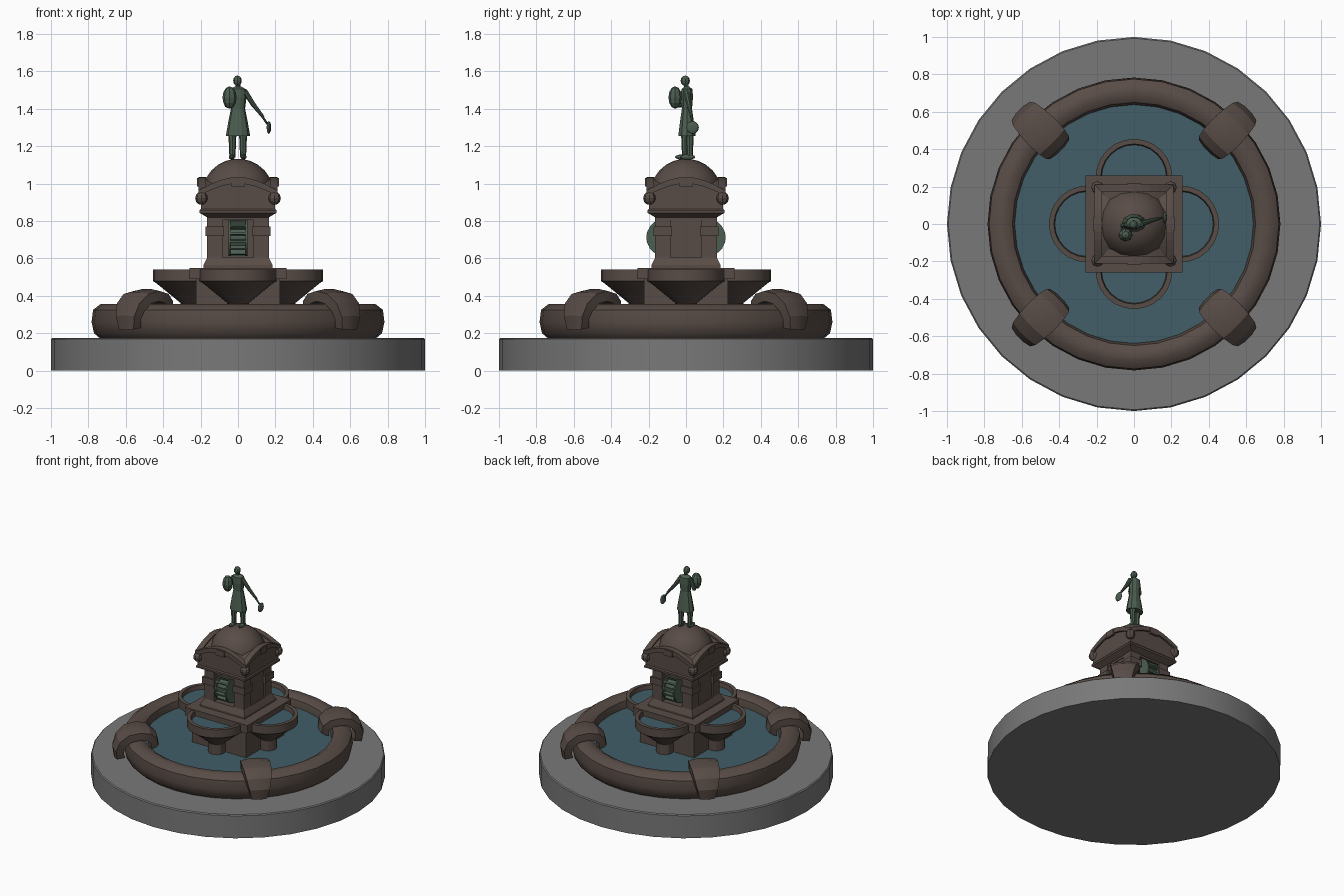
import bpy, bmesh, math
from mathutils import Vector, Matrix

cube = bpy.data.objects.get("Cube")
if cube:
    bpy.data.objects.remove(cube, do_unlink=True)


def material(name, color):
    m = bpy.data.materials.new(name)
    m.use_nodes = True
    m.diffuse_color = (*color, 1)
    m.node_tree.nodes["Principled BSDF"].inputs["Base Color"].default_value = (*color, 1)
    return m


STONE = material("brown stone", (0.098, 0.072, 0.061))
PAVING = material("grey paving", (0.19, 0.19, 0.19))
WATER = material("teal water", (0.054, 0.112, 0.138))
BRONZE = material("green bronze", (0.072, 0.112, 0.08))


def finish(name, bm, mat, matrix=Matrix(), smooth=None):
    bmesh.ops.recalc_face_normals(bm, faces=bm.faces)
    bm.transform(matrix)
    mesh = bpy.data.meshes.new(name)
    bm.to_mesh(mesh)
    bm.free()
    mesh.materials.append(mat)
    ob = bpy.data.objects.new(name, mesh)
    bpy.context.collection.objects.link(ob)
    if smooth:
        bpy.ops.object.select_all(action='DESELECT')
        ob.select_set(True)
        bpy.context.view_layer.objects.active = ob
        bpy.ops.object.shade_smooth_by_angle(angle=math.radians(smooth))
    return ob


def loft(rings, closed=False, caps=True):
    """Skin a list of equal-length point loops."""
    bm = bmesh.new()
    loops = [[bm.verts.new(p) for p in r] for r in rings]
    pairs = list(zip(loops, loops[1:])) + ([(loops[-1], loops[0])] if closed else [])
    for a, b in pairs:
        for i in range(len(a)):
            j = (i + 1) % len(a)
            bm.faces.new((a[i], a[j], b[j], b[i]))
    if caps and not closed:
        bm.faces.new(loops[0])
        bm.faces.new(loops[-1])
    return bm


def lathe(name, profile, mat, segs=32, at=(0, 0, 0), closed=False, smooth=30, turn=0.0, scale=(1, 1)):
    rings = [[(r * scale[0] * math.cos(turn + math.tau * i / segs),
               r * scale[1] * math.sin(turn + math.tau * i / segs), z) for i in range(segs)]
             for r, z in profile]
    return finish(name, loft(rings, closed), mat, Matrix.Translation(at), smooth)


def square(name, profile, mat=STONE):
    """Stack of square sections given as (half width, height)."""
    return lathe(name, [(h * math.sqrt(2), z) for h, z in profile], mat, 4, smooth=None, turn=math.pi / 4)


def box(name, lo, hi, mat=STONE, matrix=Matrix()):
    bm = bmesh.new()
    bmesh.ops.create_cube(bm, size=1)
    lo, hi = Vector(lo), Vector(hi)
    m = Matrix.Translation((lo + hi) / 2) @ Matrix.Diagonal((*(hi - lo), 1))
    return finish(name, bm, mat, matrix @ m)


def ball(name, at, size, mat, segs=8, rot=Matrix()):
    bm = bmesh.new()
    bmesh.ops.create_uvsphere(bm, u_segments=segs, v_segments=6, radius=1)
    return finish(name, bm, mat, Matrix.Translation(at) @ rot @ Matrix.Diagonal((*size, 1)))


def limb(name, a, b, r1, r2, mat=BRONZE, segs=8):
    a, b = Vector(a), Vector(b)
    d = b - a
    bm = bmesh.new()
    bmesh.ops.create_cone(bm, cap_ends=True, segments=segs, radius1=r1, radius2=r2, depth=d.length)
    m = Matrix.Translation((a + b) / 2) @ d.to_track_quat('Z', 'Y').to_matrix().to_4x4()
    return finish(name, bm, mat, m)


def spin(angle):
    return Matrix.Rotation(angle, 4, 'Z')


# Round paved base, pool wall and water
lathe("paved_base", [(1, 0), (1, 0.168), (0.993, 0.175)], PAVING)
lathe("pool_wall", [(0.735, 0.17), (0.77, 0.2), (0.783, 0.26), (0.775, 0.325), (0.735, 0.356),
                    (0.685, 0.356), (0.65, 0.335), (0.638, 0.29), (0.64, 0.17)], STONE, closed=True, smooth=40)
lathe("pool_water", [(0.65, 0.18), (0.65, 0.285)], WATER)

# Arched stone clamps over the wall on the diagonals: radius, height, half width
clamp_path = [(0.845, 0.22, 0.055), (0.855, 0.29, 0.07), (0.83, 0.36, 0.085), (0.77, 0.41, 0.095),
              (0.69, 0.425, 0.1), (0.62, 0.41, 0.095), (0.575, 0.37, 0.085), (0.565, 0.31, 0.075)]
for k in range(4):
    rings = []
    for r, z, w in clamp_path:
        inward = (Vector((0.705, 0.24)) - Vector((r, z))).normalized() * 0.055
        crown = -inward * 0.2
        rings.append([(r, -w, z), (r + crown.x, -w * 0.35, z + crown.y), (r + crown.x, w * 0.35, z + crown.y),
                      (r, w, z), (r + inward.x, w, z + inward.y), (r + inward.x, -w, z + inward.y)])
    finish("wall_clamp", loft(rings), STONE, spin(math.pi / 4 + k * math.pi / 2), 25)

# Square pedestal with a wide slab and stepped plinth
square("pedestal", [(0.225, 0.18), (0.225, 0.49)])
square("pedestal_slab", [(0.26, 0.49), (0.26, 0.55)])
square("tower_plinth", [(0.185, 0.55), (0.185, 0.565), (0.165, 0.605)])

# Four round bowls with water, one on each side
for k in range(4):
    c = spin(k * math.pi / 2) @ Vector((0.25, 0, 0))
    lathe("side_bowl", [(0.055, 0.36), (0.19, 0.47), (0.205, 0.478), (0.205, 0.54), (0.178, 0.54),
                        (0.172, 0.5)], STONE, 24, c, smooth=25)
    lathe("bowl_foot", [(0.06, 0.18), (0.06, 0.36)], STONE, 12, c)
    lathe("bowl_water", [(0.174, 0.5), (0.174, 0.508)], WATER, 24, c)

# Tower: recessed core, corner piers with bands, lintel
box("tower_core", (-0.155, -0.085, 0.6), (0.155, 0.085, 0.83))
box("tower_lintel", (-0.16, -0.16, 0.805), (0.16, 0.16, 0.835))
for sx in (-1, 1):
    for sy in (-1, 1):
        m = Matrix.Diagonal((sx, sy, 1, 1))
        for name, lo, hi, z0, z1 in (("corner_pier", 0.083, 0.165, 0.6, 0.83),
                                     ("pier_band", 0.076, 0.175, 0.72, 0.77)):
            ob = box(name, (lo, lo, z0), (hi, hi, z1), STONE, m)
            if sx * sy < 0:
                ob.data.flip_normals()
        ball("corner_knob", (sx * 0.195, sy * 0.195, 0.922), (0.034, 0.034, 0.036), STONE)

# Water wheels in the front and back niches
for s in (-1, 1):
    hub = Vector((0, s * 0.112, 0.712))
    for name, x0, x1, r in (("wheel_drum", -0.045, 0.045, 0.078),
                            ("wheel_rim", -0.05, -0.04, 0.1), ("wheel_rim", 0.04, 0.05, 0.1)):
        limb(name, hub + Vector((x0, 0, 0)), hub + Vector((x1, 0, 0)), r, r, BRONZE, 20)
    for i in range(14):
        box("wheel_paddle", (-0.044, -0.006, 0.07), (0.044, 0.006, 0.1), BRONZE,
            Matrix.Translation(hub) @ Matrix.Rotation(math.tau * i / 14, 4, 'X'))


# Roof: flared cornice, two crossed arched blocks, raised arch trims, dome
def arch(half, z_side, z_top, n=10):
    return [(half * (1 - 2 * i / n), z_side + (z_top - z_side) * math.sin(math.pi * i / n)) for i in range(n + 1)]


square("cornice", [(0.165, 0.82), (0.205, 0.843), (0.205, 0.857), (0.198, 0.865)])
outline = [(-0.198, 0.85), (0.198, 0.85)] + arch(0.198, 0.96, 1.025)
trim = arch(0.21, 0.965, 1.035) + arch(0.21, 0.935, 1.0)[::-1]
for k in range(4):
    if k < 2:
        finish("arched_block", loft([[(x, y, z) for x, z in outline] for y in (-0.198, 0.198)]),
               STONE, spin(k * math.pi / 2))
    finish("arch_trim", loft([[(x, y, z) for x, z in trim] for y in (-0.212, -0.17)]),
           STONE, spin(k * math.pi / 2))
    box("arch_keystone", (-0.035, -0.218, 0.985), (0.035, -0.2, 1.03), STONE, spin(k * math.pi / 2))
dome = [(0.193 * math.cos(a), 0.94 + 0.193 * math.sin(a)) for a in (math.radians(d) for d in range(0, 90, 14))]
lathe("roof_dome", dome, STONE, 16, smooth=20)

# Bronze figure: legs, feet, tunic, head
for x, y in ((-0.03, -0.005), (0.027, 0.02)):
    limb("leg", (x, y, 1.14), (x, y, 1.28), 0.016, 0.022)
    ball("foot", (x * 1.1, y - 0.012, 1.142), (0.016, 0.042, 0.014), BRONZE)
lathe("tunic", [(0.065, 1.255), (0.052, 1.33), (0.038, 1.4), (0.045, 1.46), (0.042, 1.505), (0.015, 1.52)],
      BRONZE, 10, (0, 0.005, 0), smooth=None, scale=(1, 0.75))
limb("neck", (0, 0.003, 1.5), (0, 0, 1.54), 0.014, 0.012)
ball("head", (-0.003, -0.004, 1.55), (0.023, 0.025, 0.028), BRONZE)

# Arms, bundle carried in front, and hand-held paddle
limb("right_upper_arm", (-0.035, 0, 1.495), (-0.06, -0.01, 1.42), 0.016, 0.014)
limb("right_forearm", (-0.06, -0.01, 1.42), (-0.035, -0.06, 1.42), 0.014, 0.011)
ball("carried_bundle", (-0.045, -0.058, 1.46), (0.038, 0.036, 0.06), BRONZE)
limb("left_upper_arm", (0.035, 0, 1.495), (0.08, 0.015, 1.425), 0.016, 0.013)
limb("left_forearm", (0.08, 0.015, 1.425), (0.135, 0.03, 1.355), 0.013, 0.008)
limb("paddle_handle", (0.125, 0.028, 1.365), (0.16, 0.035, 1.315), 0.006, 0.006)
ball("paddle_head", (0.165, 0.035, 1.3), (0.012, 0.034, 0.034), BRONZE)
